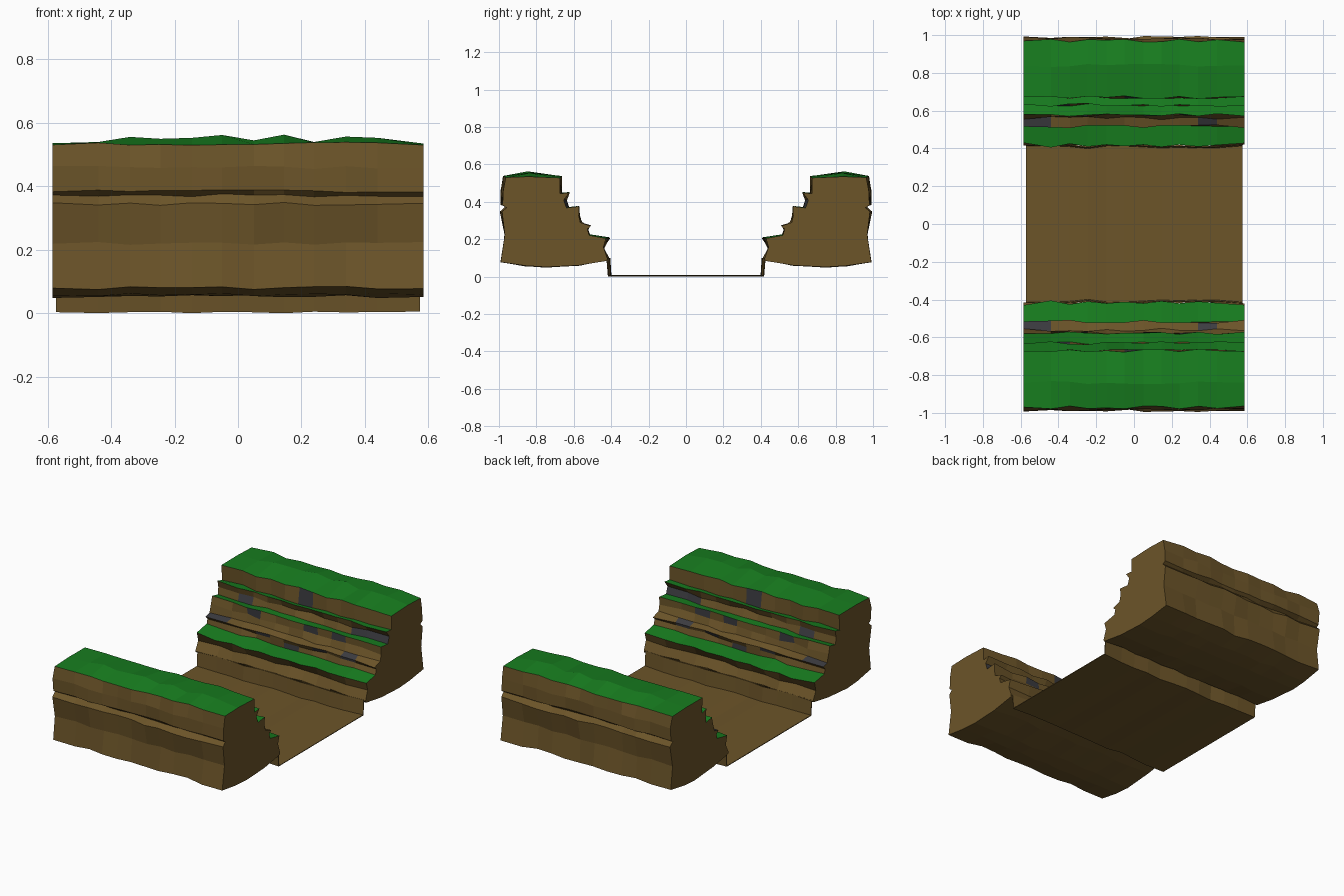
import bpy, bmesh, random

if "Cube" in bpy.data.objects:
    bpy.data.objects.remove(bpy.data.objects["Cube"])

random.seed(4)


def material(name, rgb):
    m = bpy.data.materials.new(name)
    m.diffuse_color = (*rgb, 1)
    m.use_nodes = True
    m.node_tree.nodes["Principled BSDF"].inputs["Base Color"].default_value = m.diffuse_color
    return m


EARTH = material("earth", (0.15, 0.09, 0.022))
GRASS = material("grass", (0.009, 0.21, 0.014))
STONE = material("stone", (0.045, 0.045, 0.052))

# Column positions along the gorge and the height of the ridge at each
XS = [-.585, -.44, -.34, -.245, -.145, -.05, .05, .145, .24, .34, .44, .585]
RIDGE = [.536, .54, .556, .55, .553, .562, .545, .563, .54, .557, .553, .535]
LIP = [.43, .405, .425, .41, .42, .412, .42, .408, .42, .41, .418, .428]

# Bank cross-section (y, z), and the material of the strip that follows
PROFILE = [
    (.42, .10, 0), (.445, .155, 0), (.415, .208, 1),     # bulging foot, lowest ledge
    (.52, .222, 0), (.53, .255, 0), (.515, .275, 0),     # low riser, bare ledge
    (.56, .287, 0), (.575, .33, 0), (.575, .375, 1),     # riser, grass ledge
    (.632, .368, 0), (.645, .41, 0), (.63, .448, 1),     # riser, grass ledge
    (.672, .443, 0), (.67, .533, 1),                     # top riser
    (.84, .55, 1), (.97, .535, 0),                       # grassy top
    (.983, .46, 0), (.982, .385, 0), (.958, .372, 0),    # outer groove
    (.986, .345, 0), (.968, .22, 0), (.983, .08, 0),     # outer wall
    (.86, .058, 0), (.75, .053, 0), (.57, .063, 0), (.425, .088, 0),  # underside
]
RIDGE_ROW, LIP_ROW = 14, 2
# Exposed stones: (profile strip, column)
STONES = {(12, 5), (9, 1), (9, 9), (9, 10), (7, 8), (7, 2), (7, 6),
          (5, 0), (5, 9), (4, 3), (4, 7), (3, 5), (4, 9)}


def finish(bm, name, mats):
    bmesh.ops.recalc_face_normals(bm, faces=bm.faces)
    me = bpy.data.meshes.new(name)
    bm.to_mesh(me)
    bm.free()
    ob = bpy.data.objects.new(name, me)
    bpy.context.collection.objects.link(ob)
    for m in mats:
        me.materials.append(m)
    return ob


# Stepped cliff bank, mirrored to the other side of the gorge
bm = bmesh.new()
rings = []
for i, x in enumerate(XS):
    ring = []
    for j, (y, z, _) in enumerate(PROFILE):
        y += random.uniform(-.009, .009)
        z += random.uniform(-.005, .005)
        if j == RIDGE_ROW:
            z = RIDGE[i]
        if j == LIP_ROW:
            y = LIP[i]
        ring.append(bm.verts.new((x, min(y, .998), z)))
    rings.append(ring)
n = len(PROFILE)
for i in range(len(XS) - 1):
    for j in range(n):
        k = (j + 1) % n
        f = bm.faces.new((rings[i][j], rings[i + 1][j], rings[i + 1][k], rings[i][k]))
        f.material_index = 2 if (j, i) in STONES else PROFILE[j][2]
for ring in (rings[0], rings[-1]):
    bm.faces.new(ring)
bank = finish(bm, "cliff_banks", (EARTH, GRASS, STONE))
mod = bank.modifiers.new("other_bank", 'MIRROR')
mod.use_axis = (False, True, False)

# Gorge floor with low upturned sides, a thin sheet
bm = bmesh.new()
rows = []
for x in XS:
    x = max(-.573, min(.573, x))
    w = random.uniform(.402, .418)
    z = random.uniform(0, .006)
    rows.append([bm.verts.new((x, y, h)) for y, h in
                 ((-w - .008, .1), (-w, z), (w, z), (w + .008, .1))])
for a, b in zip(rows, rows[1:]):
    for j in range(3):
        bm.faces.new((a[j], b[j], b[j + 1], a[j + 1]))
floor = finish(bm, "gorge_floor", (EARTH,))
mod = floor.modifiers.new("thickness", 'SOLIDIFY')
mod.thickness = .006
# Keep the sheet above z = 0 whichever way its normals point
up = sum(p.normal.z for p in floor.data.polygons) > 0
mod.offset = 1 if up else -1
